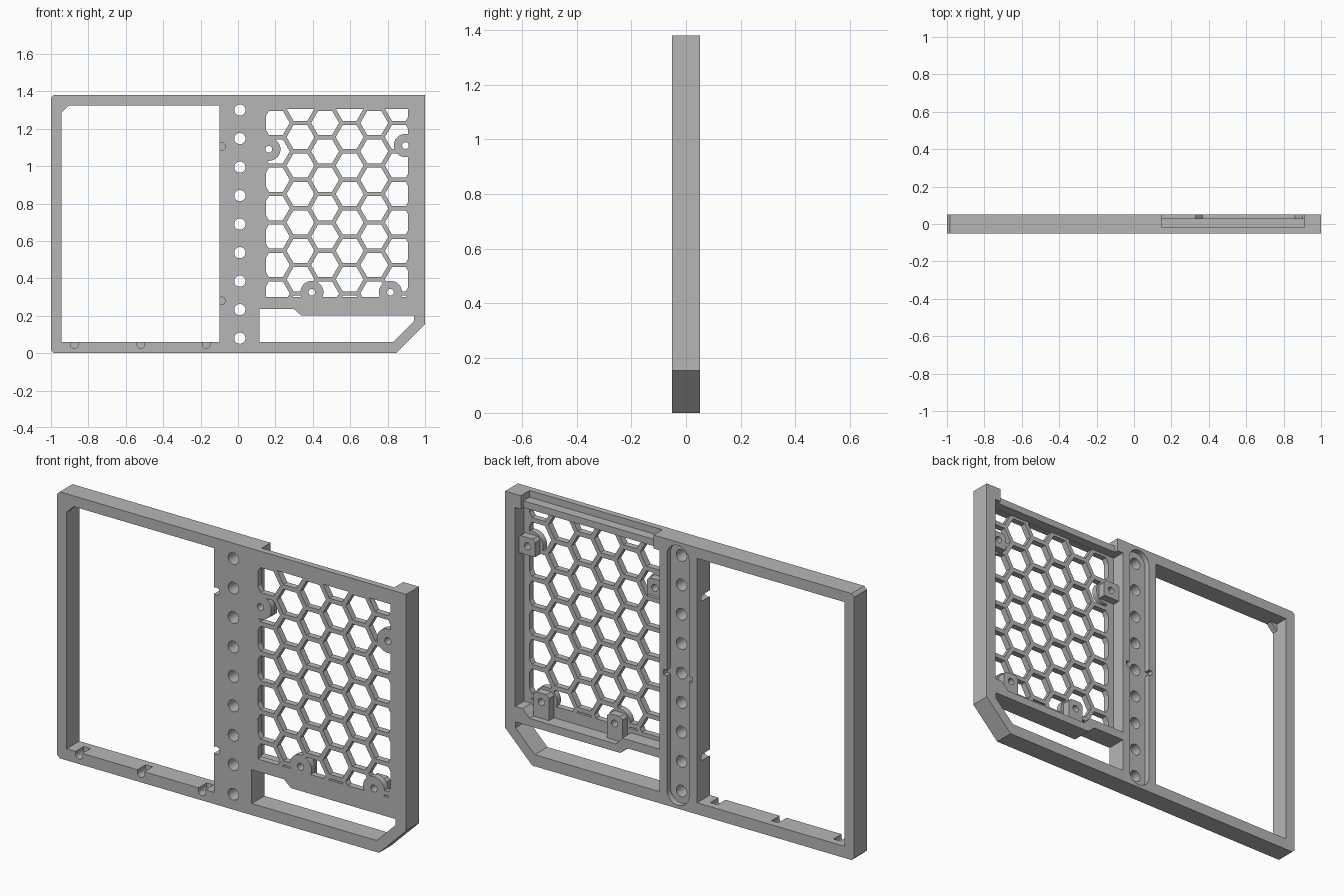
import bpy, bmesh, math

cube = bpy.data.objects.get("Cube")
if cube:
    bpy.data.objects.remove(cube, do_unlink=True)

FRONT, BACK, WEB = -0.052, 0.052, -0.02   # y of front face, back face, back of thin panel
OUT = 0.08                                # overshoot for through cuts

grey = bpy.data.materials.new("plain grey")
grey.use_nodes = True
grey.diffuse_color = (0.47, 0.47, 0.47, 1)
grey.node_tree.nodes["Principled BSDF"].inputs["Base Color"].default_value = (0.47, 0.47, 0.47, 1)


def prism(name, outlines, y0, y1):
    """Extrude one or more x-z outlines from y0 to y1."""
    bm = bmesh.new()
    for pts in outlines:
        face = bm.faces.new([bm.verts.new((x, y0, z)) for x, z in pts])
        new = bmesh.ops.extrude_face_region(bm, geom=[face])["geom"]
        bmesh.ops.translate(bm, vec=(0, y1 - y0, 0),
                            verts=[v for v in new if isinstance(v, bmesh.types.BMVert)])
    bmesh.ops.recalc_face_normals(bm, faces=bm.faces[:])
    mesh = bpy.data.meshes.new(name)
    bm.to_mesh(mesh)
    bm.free()
    mesh.materials.append(grey)
    obj = bpy.data.objects.new(name, mesh)
    bpy.context.collection.objects.link(obj)
    return obj


def combine(obj, tool, operation="DIFFERENCE"):
    """Apply a boolean and discard the tool."""
    mod = obj.modifiers.new("boolean", "BOOLEAN")
    mod.operation, mod.solver, mod.object = operation, "EXACT", tool
    graph = bpy.context.evaluated_depsgraph_get()
    mesh = bpy.data.meshes.new_from_object(obj.evaluated_get(graph))
    obj.modifiers.clear()
    obj.data = mesh
    bpy.data.objects.remove(tool, do_unlink=True)


def cut(outlines, y0=-OUT, y1=OUT):
    combine(frame, prism("cutter", outlines, y0, y1))


def rect(x0, x1, z0, z1):
    return [(x0, z0), (x1, z0), (x1, z1), (x0, z1)]


def disc(x, z, r, n=32):
    return [(x + r * math.cos(math.tau * i / n), z + r * math.sin(math.tau * i / n))
            for i in range(n)]


def stadium(x, z0, z1, r, n=16):
    arc = [(r * math.cos(math.pi * i / n), r * math.sin(math.pi * i / n)) for i in range(n + 1)]
    return [(x + a, z1 + b) for a, b in arc] + [(x - a, z0 - b) for a, b in arc]


# Outer frame with clipped corners
c, TOP = 0.015, 1.38
frame = prism("frame", [[(-1 + c, 0), (0.845, 0), (1, 0.155), (1, TOP),
                         (-1 + c, TOP), (-1, TOP - c), (-1, c)]], FRONT, BACK)

# Large window with a corner gusset at the front
cut([rect(-0.945, -0.1, 0.06, 1.325)])
combine(frame, prism("gusset", [[(-0.955, 1.285), (-0.945, 1.285), (-0.905, 1.325),
                                 (-0.905, 1.335), (-0.955, 1.335)]], FRONT, WEB), "UNION")

# Lower handle opening
cut([[(0.115, 0.06), (0.83, 0.06), (0.94, 0.17), (0.94, 0.2),
      (0.34, 0.2), (0.3, 0.235), (0.115, 0.235)]])

# Rear cavity behind the grille, then the stepped top edge
cut([[(0.115, 0.28), (0.33, 0.28), (0.365, 0.24), (0.86, 0.24), (0.9, 0.28),
      (0.942, 0.28), (0.942, 1.31), (0.115, 1.31)]], WEB, OUT)
cut([rect(0.15, 0.91, 1.345, 1.45)], WEB, OUT)
cut([rect(0.15, 0.91, 1.3, 1.4)], 0.03, OUT)

# Honeycomb grille, trimmed to its rectangle and kept clear of the screw pads
screws = [(0.165, 1.09), (0.895, 1.11), (0.395, 0.325), (0.815, 0.325)]
PITCH = 0.152
hexes = []
for col in range(6):
    x = 0.2025 + 0.1315 * col
    for row in range(8):
        z = 1.307 - PITCH * (row + (0 if col % 2 else 0.5))
        if z > 0.24:
            hexes.append(disc(x, z, 0.0745, 6))
holes = prism("grille_holes", hexes, -OUT, -0.01)
combine(holes, prism("limit", [rect(0.15, 0.91, 0.3, 1.305)], -0.2, 0.2), "INTERSECT")
combine(holes, prism("pads", [disc(x, z, 0.062) for x, z in screws], -0.2, 0.2))
combine(frame, holes)

# Screw bosses on the back, joined to the nearest wall or ledge
s = 0.045
for x, z in screws:
    x0, x1, z0 = x - s, x + s, z - s
    if z < 0.5:
        z0 = 0.23
    elif x < 0.5:
        x0 = 0.11
    else:
        x1 = 0.95
    b = 0.015
    block = [(x0, z0), (x1, z0), (x1, z + s - b), (x1 - b, z + s), (x0 + b, z + s), (x0, z + s - b)]
    combine(frame, prism("boss", [block], -0.03, 0.02), "UNION")
cut([disc(x, z, 0.018, 20) for x, z in screws])

# Column of round holes in a rear slot with small side nicks
cut([stadium(0.01, 0.08, 1.30, 0.063)], 0.022, OUT)
cut([rect(-0.072, 0.092, 0.672, 0.7)], 0.022, OUT)
cut([disc(0.01, 0.08 + 0.1525 * i, 0.03) for i in range(9)])

# Blind clip notches around the window
cut([stadium(x, 0.045, 0.08, 0.02) for x in (-0.875, -0.52, -0.17)]
    + [disc(-0.088, z, 0.02) for z in (0.28, 1.105)], -OUT, 0.015)

bpy.ops.object.select_all(action="DESELECT")
frame.select_set(True)
bpy.context.view_layer.objects.active = frame
bpy.ops.object.shade_smooth_by_angle(angle=math.radians(25))
